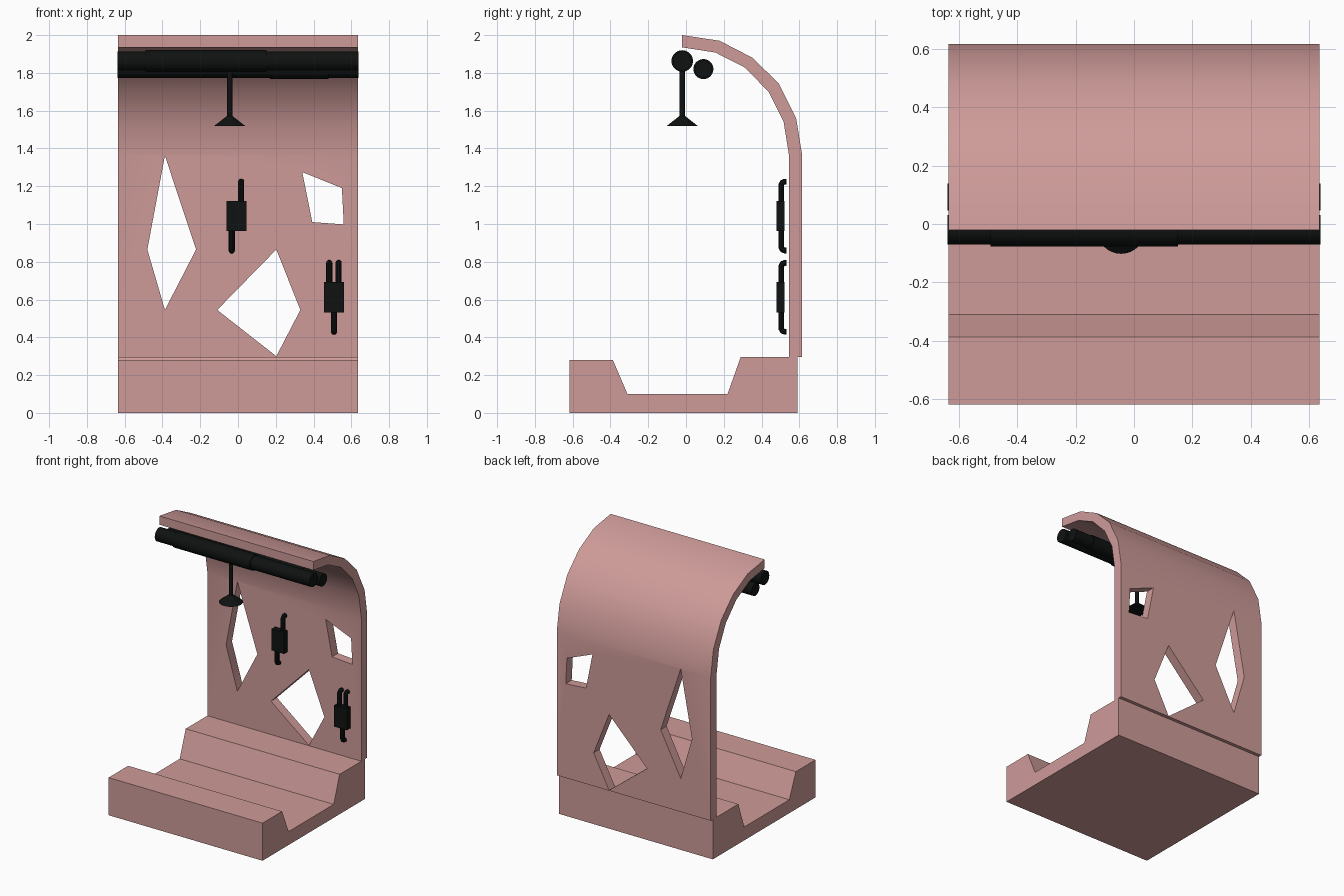
import bpy, bmesh, math
from mathutils import Matrix, Vector

if "Cube" in bpy.data.objects:
    bpy.data.objects.remove(bpy.data.objects["Cube"])


def material(name, rgb):
    m = bpy.data.materials.new(name)
    m.diffuse_color = (*rgb, 1)
    m.use_nodes = True
    m.node_tree.nodes["Principled BSDF"].inputs["Base Color"].default_value = m.diffuse_color
    return m


PINK = material("pink_shell", (0.62, 0.33, 0.32))
BLACK = material("black_fittings", (0.005, 0.006, 0.006))


def finish(name, bm, mat, smooth=True):
    bmesh.ops.recalc_face_normals(bm, faces=bm.faces)
    me = bpy.data.meshes.new(name)
    bm.to_mesh(me)
    bm.free()
    ob = bpy.data.objects.new(name, me)
    bpy.context.collection.objects.link(ob)
    me.materials.append(mat)
    if smooth:
        shade(ob)
    return ob


def select(ob):
    bpy.ops.object.select_all(action='DESELECT')
    ob.select_set(True)
    bpy.context.view_layer.objects.active = ob


def shade(ob):
    select(ob)
    bpy.ops.object.shade_smooth_by_angle(angle=math.radians(30))


def prism(bm, points, offset):
    face = bm.faces.new([bm.verts.new(p) for p in points])
    ext = bmesh.ops.extrude_face_region(bm, geom=[face], use_keep_orig=True)
    bmesh.ops.translate(bm, vec=offset,
                        verts=[g for g in ext['geom'] if isinstance(g, bmesh.types.BMVert)])


def cone(bm, centre, r1, r2, depth, axis='Z', segments=32):
    rot = Matrix.Rotation(math.pi / 2, 4, 'Y') if axis == 'X' else Matrix()
    bmesh.ops.create_cone(bm, cap_ends=True, segments=segments, radius1=r1, radius2=r2,
                          depth=depth, matrix=Matrix.Translation(centre) @ rot)


W = 0.634

# base with a sunken trough
base_profile = [(-0.617, 0), (0.59, 0), (0.59, 0.297), (0.29, 0.297), (0.22, 0.10),
                (-0.31, 0.10), (-0.387, 0.28), (-0.617, 0.28)]
bm = bmesh.new()
prism(bm, [(-W, y, z) for y, z in base_profile], (2 * W, 0, 0))
finish("base", bm, PINK)

# back wall curling over into a canopy
outer = [(0.615, 0.297), (0.615, 1.365), (0.583, 1.56), (0.49, 1.745), (0.352, 1.88),
         (0.178, 1.97), (-0.02, 2.0)]
inner = [(-0.02, 1.935), (0.155, 1.908), (0.312, 1.828), (0.437, 1.70), (0.517, 1.54),
         (0.545, 1.365), (0.545, 0.297)]
bm = bmesh.new()
prism(bm, [(-W, y, z) for y, z in outer + inner], (2 * W, 0, 0))
wall = finish("back_wall", bm, PINK, smooth=False)

# angular windows cut through the wall
windows = [
    [(-0.387, 1.362), (-0.222, 0.865), (-0.387, 0.545), (-0.48, 0.865)],
    [(0.203, 0.865), (0.33, 0.545), (0.203, 0.30), (-0.11, 0.545)],
    [(0.34, 1.275), (0.55, 1.19), (0.56, 0.998), (0.393, 1.01)],
]
bm = bmesh.new()
for pts in windows:
    prism(bm, [(x, 0.5, z) for x, z in pts], (0, 0.2, 0))
cutter = finish("window_cutter", bm, PINK, smooth=False)
cutter.hide_render = True
mod = wall.modifiers.new("windows", 'BOOLEAN')
mod.operation, mod.solver, mod.object = 'DIFFERENCE', 'EXACT', cutter
select(wall)
bpy.ops.object.modifier_apply(modifier=mod.name)
bpy.data.objects.remove(cutter)
shade(wall)

# two overhead rails, each with a thicker sleeve
for name, y, z, r, x0, x1 in [("front_rail", -0.02, 1.863, 0.05, -0.49, 0.15),
                              ("rear_rail", 0.092, 1.82, 0.046, 0.17, 0.48)]:
    bm = bmesh.new()
    cone(bm, (0, y, z), r, r, 1.274, 'X')
    cone(bm, ((x0 + x1) / 2, y, z), r + 0.007, r + 0.007, x1 - x0, 'X')
    finish(name, bm, BLACK)

# hanging lamp: stem and flared shade
bm = bmesh.new()
cone(bm, (-0.044, -0.02, 1.69), 0.014, 0.014, 0.27, segments=16)
cone(bm, (-0.044, -0.02, 1.545), 0.082, 0.016, 0.052)
finish("hanging_lamp", bm, BLACK)


def pipe(name, points, radius):
    cu = bpy.data.curves.new(name, 'CURVE')
    cu.dimensions = '3D'
    cu.bevel_depth, cu.bevel_resolution, cu.use_fill_caps = radius, 3, True
    sp = cu.splines.new('POLY')
    sp.points.add(len(points) - 1)
    for p, co in zip(sp.points, points):
        p.co = (*co, 1)
    ob = bpy.data.objects.new(name, cu)
    bpy.context.collection.objects.link(ob)
    cu.materials.append(BLACK)
    select(ob)
    bpy.ops.object.convert(target='MESH')
    shade(bpy.context.object)


# junction boxes with conduits bent into the wall
def junction_box(name, x, z, up, down):
    bm = bmesh.new()
    bmesh.ops.create_cube(bm, size=1, matrix=Matrix.Translation((x, 0.501, z)) @
                          Matrix.Diagonal((0.104, 0.042, 0.16, 1)))
    finish(name, bm, BLACK)
    for sign, offsets in ((1, up), (-1, down)):
        for i, dx in enumerate(offsets):
            path = [(0.505, 0.06), (0.505, 0.167), (0.511, 0.178), (0.521, 0.182), (0.532, 0.182)]
            pipe(f"{name}_conduit_{'up' if sign > 0 else 'down'}_{i}",
                 [(x + dx, y, z + sign * h) for y, h in path], 0.016)


junction_box("upper_junction_box", -0.008, 1.042, [0.025], [-0.025])
junction_box("lower_junction_box", 0.508, 0.612, [-0.025, 0.025], [0])
